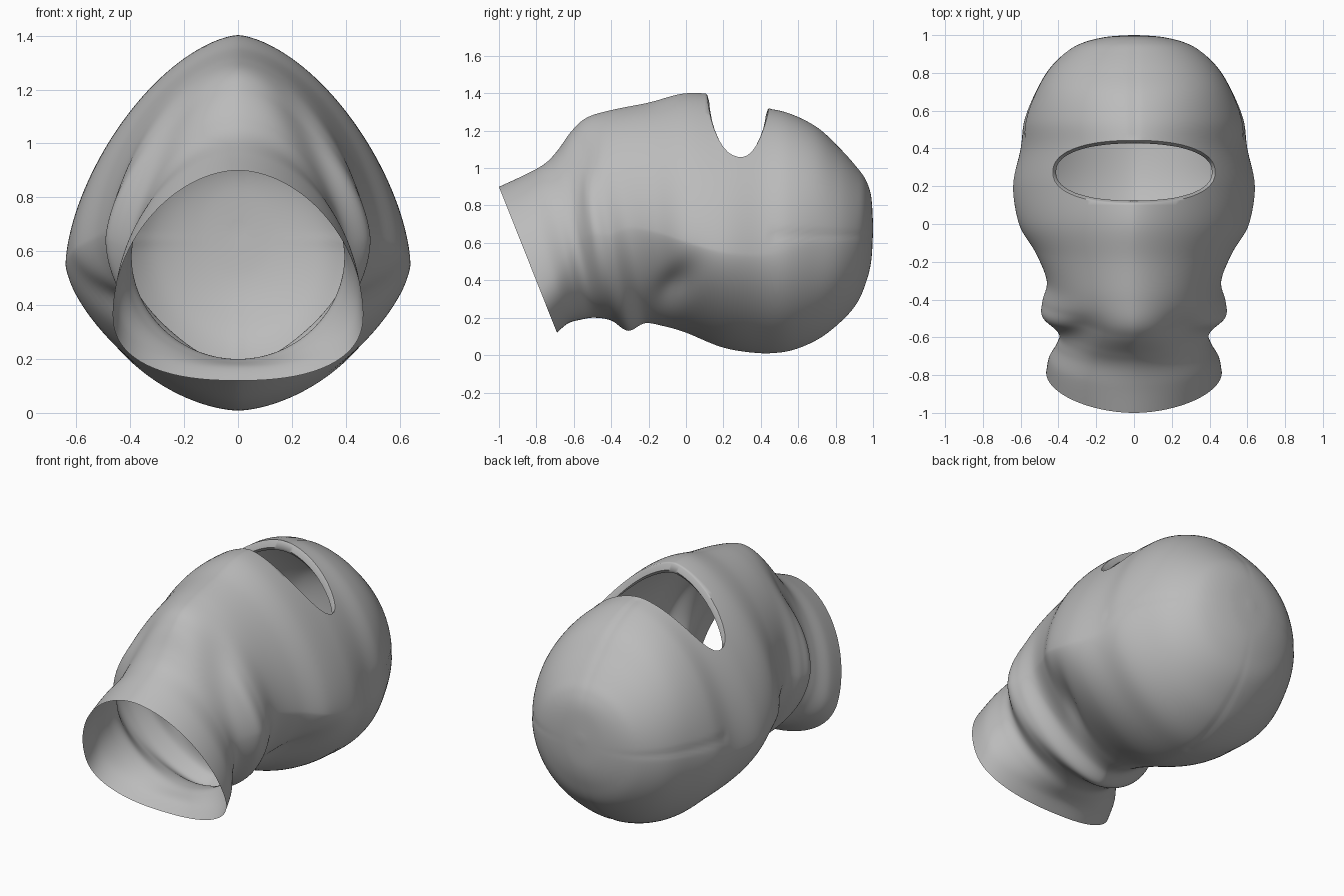
import bpy, bmesh, math
from mathutils import Vector

if "Cube" in bpy.data.objects:
    bpy.data.objects.remove(bpy.data.objects["Cube"])

SEG, STEPS = 160, 8

# Hood cross-sections, neck to crown: top y,z, bottom y,z, half width,
# height fraction of the widest point, upper and lower roundness
RINGS = [
    (-1.00, .90, -.69, .12, .465, .32, 1.85, 2.4),
    (-.87, .96, -.63, .17, .450, .34, 1.85, 2.3),
    (-.76, 1.02, -.56, .19, .410, .40, 1.8, 2.1),
    (-.69, 1.09, -.49, .20, .400, .45, 1.8, 2.0),
    (-.61, 1.20, -.40, .185, .485, .45, 1.6, 1.9),
    (-.53, 1.27, -.31, .13, .485, .45, 1.65, 1.7),
    (-.40, 1.31, -.22, .17, .462, .45, 1.75, 1.6),
    (-.20, 1.35, -.12, .155, .52, .42, 1.7, 1.5),
    (.00, 1.40, .00, .12, .61, .38, 1.6, 1.5),
    (.20, 1.385, .20, .04, .64, .38, 1.6, 1.55),
    (.40, 1.33, .40, .01, .60, .40, 1.75, 1.65),
    (.55, 1.295, .55, .02, .58, .43, 1.85, 1.8),
    (.70, 1.22, .70, .08, .52, .47, 1.95, 1.95),
    (.82, 1.11, .82, .17, .45, .48, 2.0, 2.0),
    (.91, 1.01, .91, .27, .36, .50, 2.0, 2.0),
    (.96, .94, .96, .38, .27, .52, 2.0, 2.0),
    (.99, .85, .99, .50, .15, .53, 2.0, 2.0),
    (1.00, .70, 1.00, .66, .02, .50, 2.0, 2.0),
]


def spline(i, t):
    """Smooth in-between of the ring table."""
    n = len(RINGS) - 1
    rows = [RINGS[max(0, min(n, i + k))] for k in (-1, 0, 1, 2)]
    return [.5 * (2 * b + (c - a) * t + (2 * a - 5 * b + 4 * c - d) * t * t
                  + (3 * b - a - 3 * c + d) * t ** 3) for a, b, c, d in zip(*rows)]


def power(v, p):
    return math.copysign(abs(v) ** (2 / p), v)


def bump(d, width):
    return math.exp(-(d / width) ** 2)


def shape(co):
    """Press the cloth folds and stitched seams into the surface."""
    x, y, z = abs(co.x), co.y, co.z
    # hollows beside the chin
    chin = bump(x - .23 - (1.1 - z) * .4, .08) * bump(y + .54, .11) * bump(z - .95, .2)
    k = .06 * chin
    # hollow behind the jaw, above the nape
    k += .09 * bump(y + .04 + (.42 - z) * .5, .09) * bump(z - .36, .14) * bump(x - .45, .25)
    # crown seams
    if y > .45:
        k += .010 * bump(z - .64, .02)
        k += .008 * bump(x, .02)
    return Vector((co.x * (1 - k), y + .05 * chin, .62 + (z - .62) * (1 - k)))


def eye(co):
    """Negative inside the eye opening outline."""
    if co.z < .85:
        return 1.0
    return abs(co.x / .43) ** 2.3 + abs((co.y - .275) / .168) ** 2.3 - 1


bm = bmesh.new()

# hood shell
rings = []
for i in range(len(RINGS) - 1):
    last = i == len(RINGS) - 2
    for s in range(STEPS + last):
        yt, zt, yb, zb, w, f, pt, pb = spline(i, s / STEPS)
        ring = []
        for j in range(SEG):
            a = 2 * math.pi * (j + .5) / SEG
            c, h = math.cos(a), math.sin(a)
            p = pt if h > 0 else pb
            t = f + (1 - f if h > 0 else f) * power(h, p)
            co = Vector((w * power(c, p), yb + (yt - yb) * t, zb + (zt - zb) * t))
            ring.append(bm.verts.new(shape(co)))
        rings.append(ring)
for r, q in zip(rings, rings[1:]):
    for j in range(SEG):
        k = (j + 1) % SEG
        bm.faces.new((r[j], r[k], q[k], q[j]))
bm.faces.new(rings[-1])
bmesh.ops.recalc_face_normals(bm, faces=bm.faces[:])

# eye opening, cut exactly along its outline
cut = []
for e in bm.edges[:]:
    a, b = e.verts
    ga, gb = eye(a.co), eye(b.co)
    if ga * gb < 0 and min(a.co.z, b.co.z) > .85:
        cut.append(bmesh.utils.edge_split(e, a, ga / (ga - gb))[1])
bmesh.ops.connect_verts(bm, verts=cut)
inside = [f for f in bm.faces if eye(f.calc_center_median()) < 0]
bmesh.ops.delete(bm, geom=inside, context='FACES')

# folded hem round the eye opening
rim = [e for e in bm.edges if e.is_boundary and e.verts[0].co.y > -.2]
for drop, grow in ((.005, .97), (.035, .93), (.02, 1.08)):
    new = bmesh.ops.extrude_edge_only(bm, edges=rim)['geom']
    for v in (g for g in new if isinstance(g, bmesh.types.BMVert)):
        v.co.x *= 1 + (grow - 1) * .4
        v.co.y = .275 + (v.co.y - .275) * grow
        v.co.z -= drop
    rim = [g for g in new if isinstance(g, bmesh.types.BMEdge) and g.is_boundary
           and g.verts[0] in new and g.verts[1] in new]

mesh = bpy.data.meshes.new("hood")
bm.to_mesh(mesh)
bm.free()
hood = bpy.data.objects.new("hood", mesh)
bpy.context.collection.objects.link(hood)

# cloth colour
cloth = bpy.data.materials.new("grey cloth")
cloth.diffuse_color = (.5, .5, .5, 1)
cloth.use_nodes = True
cloth.node_tree.nodes["Principled BSDF"].inputs["Base Color"].default_value = cloth.diffuse_color
mesh.materials.append(cloth)

bpy.context.view_layer.objects.active = hood
hood.select_set(True)
bpy.ops.object.shade_smooth_by_angle(angle=math.radians(50))
